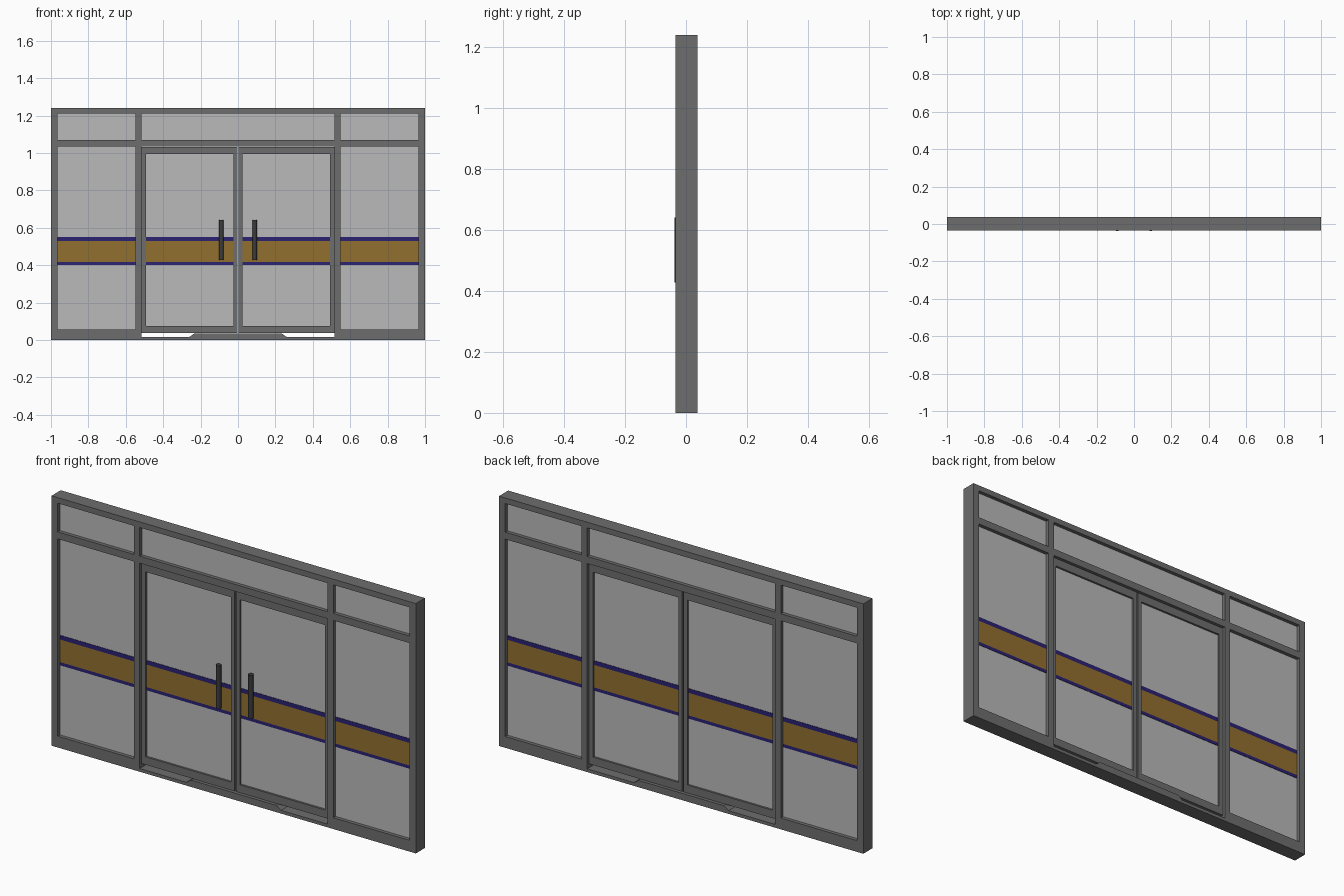
import bpy
import bmesh
from mathutils import Matrix, Vector

cube = bpy.data.objects.get("Cube")
if cube:
    bpy.data.objects.remove(cube, do_unlink=True)


def material(name, rgb):
    mat = bpy.data.materials.new(name)
    mat.use_nodes = True
    mat.diffuse_color = (*rgb, 1)
    mat.node_tree.nodes["Principled BSDF"].inputs["Base Color"].default_value = (*rgb, 1)
    return mat


METAL = material("grey metal", (0.155, 0.155, 0.155))
GLASS = material("pale grey glass", (0.49, 0.49, 0.49))
YELLOW = material("ochre band", (0.29, 0.16, 0.028))
BLUE = material("navy band", (0.024, 0.016, 0.17))
DARK = material("dark handle", (0.045, 0.045, 0.045))


def finish(name, bm, mat):
    mesh = bpy.data.meshes.new(name)
    bmesh.ops.recalc_face_normals(bm, faces=bm.faces)
    bm.to_mesh(mesh)
    bm.free()
    mesh.materials.append(mat)
    obj = bpy.data.objects.new(name, mesh)
    bpy.context.collection.objects.link(obj)
    return obj


def boxes(name, mat, y0, y1, rects):
    """One object made of boxes; each rect is x0, x1, z0, z1."""
    bm = bmesh.new()
    for x0, x1, z0, z1 in rects:
        size = Vector((x1 - x0, y1 - y0, z1 - z0))
        centre = Vector((x0 + x1, y0 + y1, z0 + z1)) / 2
        bmesh.ops.create_cube(bm, size=1, matrix=Matrix.LocRotScale(centre, None, size))
    finish(name, bm, mat)


def mirrored(x0, x1, side):
    return sorted((x0 * side, x1 * side))


# Main dimensions
FRONT, BACK, MID = -0.034, 0.038, 0.002
TOP, HEAD = 1.24, 1.212
JAMB = 0.966
POST_IN, POST_OUT = 0.516, 0.547
TRANSOM_LOW, TRANSOM_TOP = 1.035, 1.07
SILL = 0.056
DOOR_LOW, DOOR_TOP, GAP = 0.036, 1.033, 0.004
GLASS_IN, GLASS_OUT, GLASS_LOW, GLASS_TOP = 0.025, 0.493, 0.075, 0.993

# Outer frame, posts and rails
boxes("head_rail", METAL, FRONT, BACK, [(-1, 1, HEAD, TOP)])
boxes("transom_rail", METAL, FRONT, BACK,
      [(-JAMB, -POST_OUT, TRANSOM_LOW, TRANSOM_TOP),
       (-POST_IN, POST_IN, TRANSOM_LOW, TRANSOM_TOP),
       (POST_OUT, JAMB, TRANSOM_LOW, TRANSOM_TOP)])
boxes("floor_track", METAL, FRONT, BACK, [(-POST_IN, POST_IN, 0, 0.016)])

# Raised middle of the floor track with sloping ends
bm = bmesh.new()
profile = [(-0.26, 0.016), (0.26, 0.016), (0.235, 0.034), (-0.235, 0.034)]
face = bm.faces.new([bm.verts.new((x, FRONT, z)) for x, z in profile])
ext = bmesh.ops.extrude_face_region(bm, geom=[face], use_keep_orig=True)
bmesh.ops.translate(bm, vec=(0, BACK - FRONT, 0),
                    verts=[v for v in ext["geom"] if isinstance(v, bmesh.types.BMVert)])
finish("threshold", bm, METAL)


def band(name, x0, x1, half):
    """Ochre band edged with navy strips, showing on both faces of a pane."""
    boxes(name + "_ochre_band", YELLOW, MID - half, MID + half, [(x0, x1, 0.418, 0.53)])
    boxes(name + "_navy_band", BLUE, MID - half, MID + half,
          [(x0, x1, 0.402, 0.418), (x0, x1, 0.53, 0.551)])


# Upper middle window
boxes("middle_top_glass", GLASS, MID - 0.018, MID + 0.018, [(-POST_IN, POST_IN, TRANSOM_TOP, HEAD)])

for label, side in (("left", 1), ("right", -1)):
    # Uprights and sill
    boxes(label + "_jamb", METAL, FRONT, BACK, [(*mirrored(JAMB, 1, side), 0, HEAD)])
    boxes(label + "_post", METAL, FRONT, BACK, [(*mirrored(POST_IN, POST_OUT, side), 0, HEAD)])
    x0, x1 = mirrored(POST_OUT, JAMB, side)
    boxes(label + "_sill", METAL, FRONT, BACK, [(x0, x1, 0, SILL)])

    # Fixed side panes
    boxes(label + "_side_glass", GLASS, MID - 0.018, MID + 0.018,
          [(x0, x1, SILL, TRANSOM_LOW), (x0, x1, TRANSOM_TOP, HEAD)])
    band(label + "_side", x0, x1, 0.02)

    # Door leaf
    g0, g1 = mirrored(GLASS_IN, GLASS_OUT, side)
    boxes(label + "_door_frame", METAL, MID - 0.023, MID + 0.023,
          [(*mirrored(GAP, GLASS_IN, side), DOOR_LOW, DOOR_TOP),
           (*mirrored(GLASS_OUT, POST_IN, side), DOOR_LOW, DOOR_TOP),
           (g0, g1, DOOR_LOW, GLASS_LOW), (g0, g1, GLASS_TOP, DOOR_TOP)])
    boxes(label + "_door_glass", GLASS, MID - 0.013, MID + 0.013, [(g0, g1, GLASS_LOW, GLASS_TOP)])
    band(label + "_door", g0, g1, 0.015)

    # Upright pull handle on the front
    bm = bmesh.new()
    bmesh.ops.create_cone(bm, cap_ends=True, segments=16, radius1=0.0125, radius2=0.0125, depth=0.214,
                          matrix=Matrix.Translation((0.089 * side, -0.0255, 0.535)))
    handle = finish(label + "_door_handle", bm, DARK)
    for poly in handle.data.polygons:
        poly.use_smooth = abs(poly.normal.z) < 0.5
